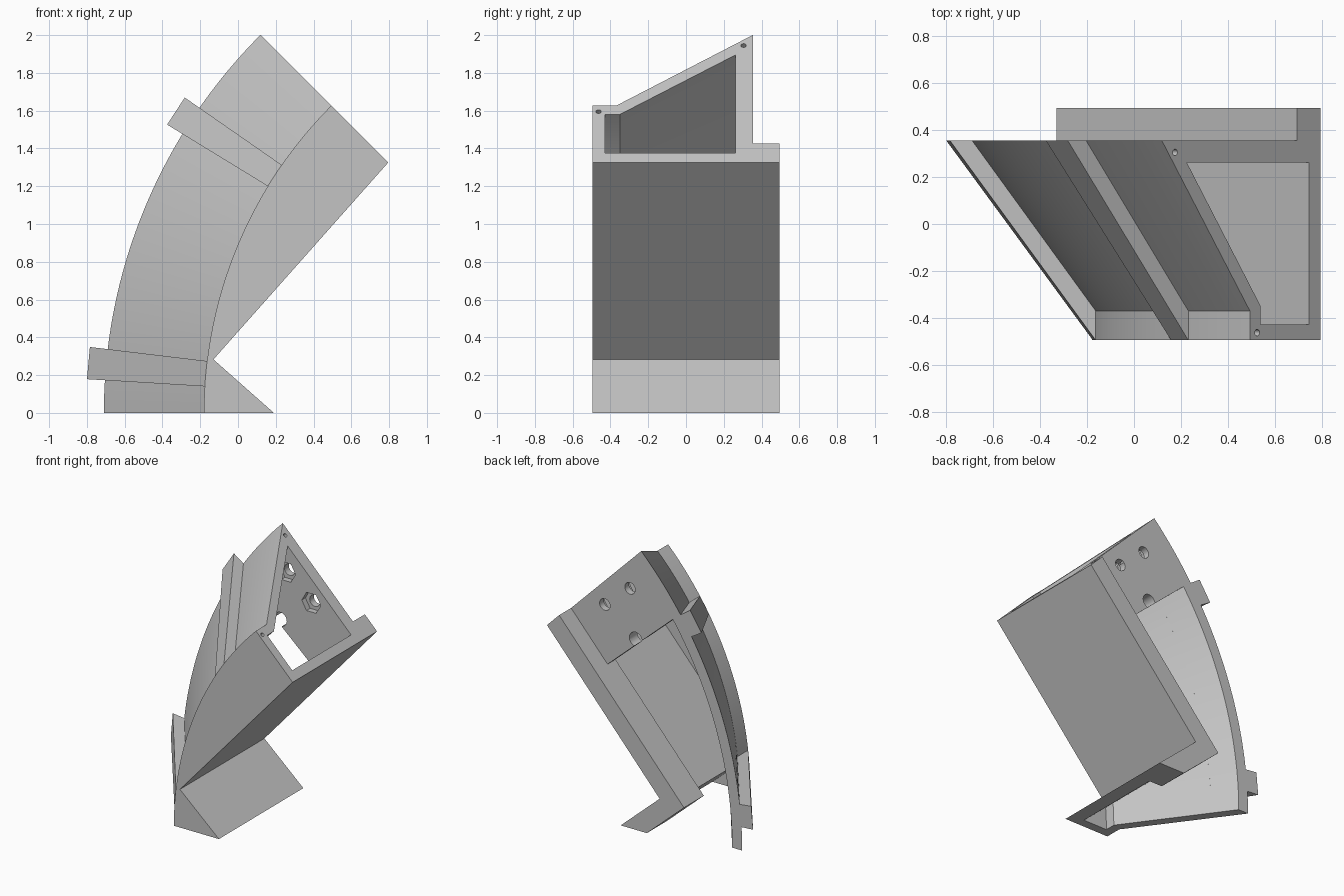
import bpy, bmesh, math
from mathutils import Vector, Matrix

cube = bpy.data.objects.get("Cube")
if cube:
    bpy.data.objects.remove(cube, do_unlink=True)

grey = bpy.data.materials.new("plain grey")
grey.use_nodes = True
COLOUR = (0.55, 0.55, 0.55, 1)
grey.diffuse_color = COLOUR
grey.node_tree.nodes["Principled BSDF"].inputs["Base Color"].default_value = COLOUR

AXIS_X = 2.12                 # sweep axis, parallel to y at z = 0
FRONT, WALL, BACK = -0.495, 0.355, 0.495
R_LOW, R_HIGH = 2.30, 2.83    # outer radius at the front and at the back wall


def make(name, rings):
    """Closed solid through a list of matching point rings."""
    bm = bmesh.new()
    vs = [[bm.verts.new(p) for p in ring] for ring in rings]
    n = len(vs[0])
    for a, b in zip(vs, vs[1:]):
        for i in range(n):
            j = (i + 1) % n
            bm.faces.new((a[i], a[j], b[j], b[i]))
    bm.faces.new(vs[0])
    bm.faces.new(vs[-1])
    bmesh.ops.recalc_face_normals(bm, faces=bm.faces)
    mesh = bpy.data.meshes.new(name)
    bm.to_mesh(mesh)
    bm.free()
    mesh.materials.append(grey)
    obj = bpy.data.objects.new(name, mesh)
    bpy.context.collection.objects.link(obj)
    return obj


def sweep(name, section, start, end, steps=48):
    """Turn a (y, radius) section about the sweep axis, angles in degrees."""
    rings = []
    for k in range(steps + 1):
        a = math.radians(start + (end - start) * k / steps)
        rings.append([(AXIS_X - r * math.cos(a), y, r * math.sin(a)) for y, r in section])
    return make(name, rings)


def prism(name, outline, y0, y1):
    """Extrude an (x, z) outline along y."""
    return make(name, [[(x, y, z) for x, z in outline] for y in (y0, y1)])


def rod(centre, direction, radius, length, sides):
    turn = Vector(direction).to_track_quat('Z', 'Y').to_matrix()
    rings = []
    for h in (-length / 2, length / 2):
        ring = []
        for i in range(sides):
            a = 2 * math.pi * i / sides
            p = Vector((radius * math.cos(a), radius * math.sin(a), h))
            ring.append(Vector(centre) + turn @ p)
        rings.append(ring)
    return make("cutter", rings)


def cut(obj, cutter):
    """Subtract the cutter from the object and discard the cutter."""
    mod = obj.modifiers.new("cut", 'BOOLEAN')
    mod.operation, mod.solver, mod.object = 'DIFFERENCE', 'EXACT', cutter
    graph = bpy.context.evaluated_depsgraph_get()
    mesh = bpy.data.meshes.new_from_object(obj.evaluated_get(graph))
    obj.modifiers.clear()
    obj.data = mesh
    bpy.data.objects.remove(cutter, do_unlink=True)


# Floor and foot lines, with offsets towards the inside
corner, corner_in = Vector((-0.13, 0.283)), Vector((-0.33, 0.27))
floor_end, foot_end = Vector((0.795, 1.325)), Vector((0.19, 0))
along = (floor_end - corner).normalized()
down = (foot_end - corner).normalized()
LIP = 0.14


def wedge(offset):
    c = corner.lerp(corner_in, offset / LIP)
    return prism("cutter", [c, c + down * 3, (4, 0), c + along * 3], -1, 1)


# Curved shell with a sloping outer wall
shell = sweep("curved_shell", [(FRONT, 1), (FRONT, R_LOW), (-0.37, R_LOW),
                               (WALL, R_HIGH), (WALL, 1)], 0, 45)
cut(shell, wedge(0))

# Main cavity, open at both ends
cavity = sweep("cutter", [(-0.428, 1), (-0.428, 2.235), (-0.35, 2.235),
                          (0.262, 2.68), (0.262, 1)], -3, 48)
cut(cavity, wedge(0.07))
cut(shell, cavity)

# Back opening, stopping below the upper back wall
opening = sweep("cutter", [(0.2, 1), (0.2, 2.635), (0.45, 2.817), (0.45, 1)], -3, 48)
cut(opening, wedge(LIP))
edge = Vector((0.393, 1.09))
across = Vector((-along.y, along.x))
cut(opening, prism("cutter", [edge - across * 2, edge + across * 2,
                              edge + across * 2 + along * 3,
                              edge - across * 2 + along * 3], -1, 1))
cut(shell, opening)

# Bolt holes with hexagonal nut pockets, and the cable notch
for x, z in ((0.418, 1.525), (0.211, 1.70)):
    cut(shell, rod((x, 0.3, z), (0, 1, 0), 0.043, 0.3, 24))
    cut(shell, rod((x, 0.25, z), (0, 1, 0), 0.078, 0.11, 6))
cut(shell, rod((0.165, 0.32, 1.335), (0, 1, 0), 0.052, 0.25, 24))

# Small pin holes in the upper end face
for y, z in ((-0.463, 1.595), (0.305, 1.945)):
    cut(shell, rod((AXIS_X - z, y, z), (1, 0, 1), 0.014, 0.3, 16))

# Back lip following the floor and foot
lip = prism("back_lip", [floor_end, (0.695, 1.425), corner_in, (-0.025, 0),
                         foot_end, corner], WALL, BACK)

# Two raised ribs across the sloping wall
parts = [shell, lip]
for name, a0, a1 in (("lower_rib", 3.5, 6.85), ("upper_rib", 31.45, 34.8)):
    parts.append(sweep(name, [(FRONT, R_LOW), (WALL, 2.925), (WALL, 2.8),
                              (-0.37, 2.28), (FRONT, 2.28)], a0, a1, 1))

for obj in parts:
    obj.data.shade_smooth()
    obj.data.set_sharp_from_angle(angle=math.radians(25))
